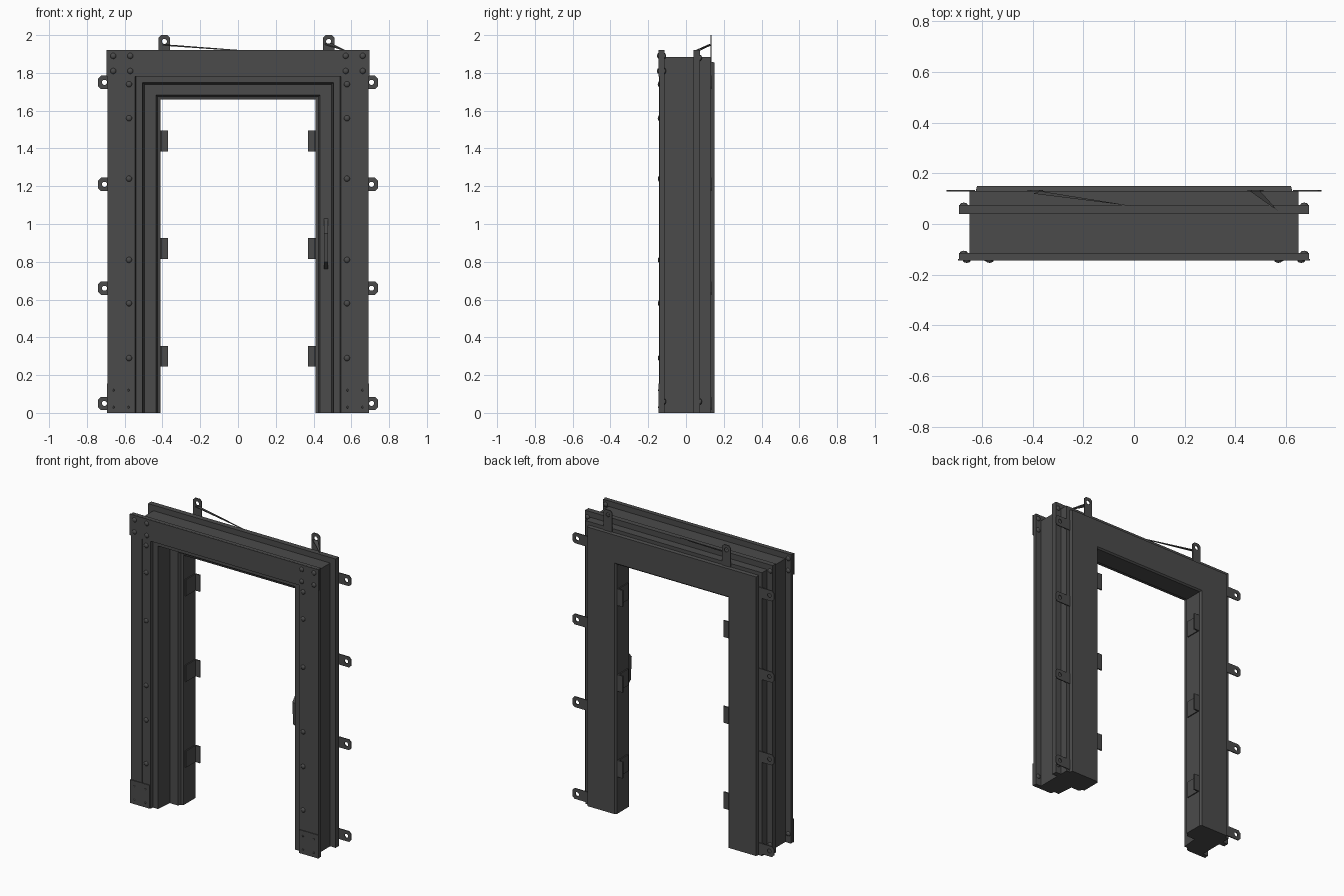
import bpy, bmesh, math
from mathutils import Vector, Matrix

cube = bpy.data.objects.get("Cube")
if cube:
    bpy.data.objects.remove(cube)

metal = bpy.data.materials.new("dark_grey_metal")
metal.use_nodes = True
GREY = (0.07, 0.07, 0.07, 1)
metal.diffuse_color = GREY
metal.node_tree.nodes["Principled BSDF"].inputs["Base Color"].default_value = GREY


def finish(name, bm, smooth=False):
    bmesh.ops.recalc_face_normals(bm, faces=bm.faces)
    mesh = bpy.data.meshes.new(name)
    bm.to_mesh(mesh)
    bm.free()
    mesh.materials.append(metal)
    ob = bpy.data.objects.new(name, mesh)
    bpy.context.collection.objects.link(ob)
    if smooth:
        bpy.ops.object.select_all(action='DESELECT')
        ob.select_set(True)
        bpy.context.view_layer.objects.active = ob
        bpy.ops.object.shade_smooth_by_angle(angle=math.radians(35))
    return ob


def box(name, lo, hi):
    lo, hi = Vector(lo), Vector(hi)
    bm = bmesh.new()
    bmesh.ops.create_cube(bm, size=1)
    bmesh.ops.scale(bm, vec=hi - lo, verts=bm.verts)
    bmesh.ops.translate(bm, vec=(lo + hi) / 2, verts=bm.verts)
    return finish(name, bm)


def mirrored_box(name, lo, hi):
    for side, s in (("left", 1), ("right", -1)):
        xs = sorted((s * lo[0], s * hi[0]))
        box(f"{side}_{name}", (xs[0], *lo[1:]), (xs[1], *hi[1:]))


def prism(name, points, offset):
    bm = bmesh.new()
    face = bm.faces.new([bm.verts.new(p) for p in points])
    ext = bmesh.ops.extrude_face_region(bm, geom=[face])
    moved = [v for v in ext["geom"] if isinstance(v, bmesh.types.BMVert)]
    bmesh.ops.translate(bm, vec=offset, verts=moved)
    return finish(name, bm)


# Frame: jamb section swept up, across and down with mitred corners
section = [(0.69, -0.14), (0.545, -0.14), (0.54, -0.12), (0.505, -0.12),
           (0.495, -0.01), (0.435, -0.01), (0.425, 0.01), (0.41, 0.015),
           (0.41, 0.14), (0.42, 0.15), (0.62, 0.15), (0.625, 0.13),
           (0.65, 0.13), (0.65, 0.075), (0.69, 0.075), (0.69, 0.04),
           (0.65, 0.04), (0.65, -0.115), (0.69, -0.115)]


def height(x):
    return 1.66 + (x - 0.41) * 0.93


bm = bmesh.new()
rings = []
for side, top in ((-1, False), (-1, True), (1, True), (1, False)):
    rings.append([bm.verts.new((side * x, y, height(x) if top else 0))
                  for x, y in section])
n = len(section)
for a, b in zip(rings, rings[1:]):
    for i in range(n):
        j = (i + 1) % n
        bm.faces.new((a[i], a[j], b[j], b[i]))
bm.faces.new(rings[0])
bm.faces.new(rings[-1])
finish("door_frame", bm)

# Front cover plates
box("lintel_plate", (-0.695, -0.145, 1.78), (0.695, -0.138, 1.92))
mirrored_box("foot_plate", (0.55, -0.145, 0), (0.693, -0.138, 0.155))
mirrored_box("flange_seam", (0.605, -0.142, 0.155), (0.61, -0.138, 1.78))


# Rivets
def rivets(name, spots, y, radius=0.016):
    bm = bmesh.new()
    for x, z in spots:
        place = Matrix.Translation((x, y, z)) @ Matrix.Diagonal((1, 0.6, 1, 1))
        bmesh.ops.create_icosphere(bm, subdivisions=2, radius=radius, matrix=place)
    finish(name, bm, True)


corner = [(x, z) for x in (0.57, 0.66) for z in (1.81, 1.89)]
column = [(0.577, z) for z in (0.29, 0.58, 0.81, 1.24, 1.56, 1.74)]
foot = [(0.58, 0.12), (0.66, 0.12), (0.58, 0.03), (0.66, 0.03)]
for side, s in (("left", 1), ("right", -1)):
    rivets(side + "_corner_rivets", [(s * x, z) for x, z in corner], -0.144)
    rivets(side + "_jamb_rivets", [(s * x, z) for x, z in column], -0.14)
    rivets(side + "_foot_screws", [(s * x, z) for x, z in foot], -0.145, 0.006)
    rivets(side + "_rear_rivets", [(s * 0.672, z) for z in (0.06, 1.81, 1.89)], -0.115)
    rivets(side + "_rear_flange_rivets", [(s * 0.672, z) for z in (0.06, 1.88)], 0.075)


# Fixing tabs: chamfered plates with a round hole near the free end
def tab(name, base, direction, length, width=0.07, thick=0.006):
    d = Vector(direction)
    across = d.cross(Vector((0, 1, 0)))
    h, c = width / 2, 0.014
    hole = length - 0.033
    outline = [(length, h - c), (length - c, h), (hole - 0.02, h), (0, h),
               (0, -h), (hole - 0.02, -h), (length - c, -h), (length, c - h)]
    angles = [22, 67, 112, 157, 203, 248, 293, 338]
    inner = [(hole + 0.014 * math.cos(math.radians(a)),
              0.014 * math.sin(math.radians(a))) for a in angles]
    bm = bmesh.new()
    loops = []
    for pts, y in ((outline, 0), (inner, 0), (inner, thick), (outline, thick)):
        loops.append([bm.verts.new(Vector(base) + d * u + across * v + Vector((0, y, 0)))
                      for u, v in pts])
    for a, b in zip(loops, loops[1:] + loops[:1]):
        for i in range(8):
            j = (i + 1) % 8
            bm.faces.new((a[i], a[j], b[j], b[i]))
    finish(name, bm)


for k, z in enumerate((0.05, 0.66, 1.21, 1.75)):
    for side, s in (("left", 1), ("right", -1)):
        tab(f"{side}_fixing_tab_{k + 1}", (s * 0.627, 0.129, z), (s, 0, 0), 0.113)
for side, x in (("right", -0.39), ("left", 0.48)):
    tab(side + "_top_tab", (x, 0.129, 1.86), (0, 0, 1), 0.14, 0.062)

# Slim braces running from the top tabs to the rear flange
prism("long_top_brace", [(-0.40, 0.12, 1.95), (-0.37, 0.13, 1.95), (0, 0.07, 1.922)],
      (0, 0, -0.006))
prism("short_top_brace", [(0.46, 0.128, 1.955), (0.50, 0.128, 1.955), (0.57, 0.05, 1.92)],
      (0, 0, -0.006))

# Inner angle brackets on the opening
for k, z in enumerate((0.30, 0.87, 1.44)):
    mirrored_box(f"bracket_plate_{k + 1}", (0.403, 0.03, z - 0.055), (0.412, 0.135, z + 0.055))
    mirrored_box(f"bracket_lip_{k + 1}", (0.37, 0.128, z - 0.055), (0.412, 0.137, z + 0.055))

# Latch on the left jamb
prism("latch_plate", [(0.445, -0.016, 0.72), (0.485, -0.016, 0.70), (0.49, -0.016, 0.98),
                      (0.475, -0.016, 1.07), (0.445, -0.016, 1.02)], (0, 0.01, 0))
prism("latch_grip", [(0.455, -0.015, 0.76), (0.455, -0.07, 0.80), (0.455, -0.08, 0.95),
                     (0.455, -0.015, 1.03)], (0.022, 0, 0))
